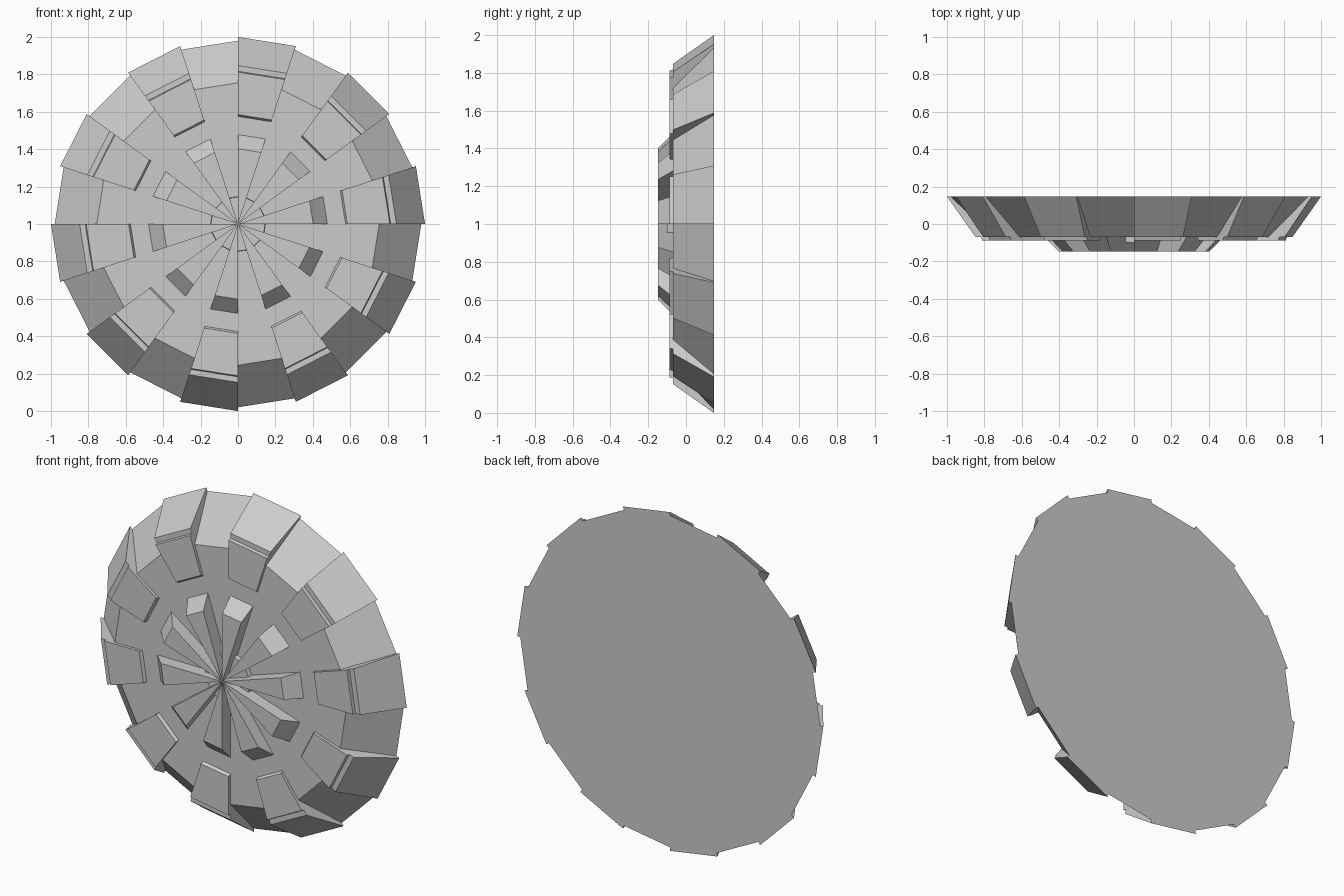
import bpy, bmesh, math

if "Cube" in bpy.data.objects:
    bpy.data.objects.remove(bpy.data.objects["Cube"])

BACK = 0.147
STEP = math.radians(18)

# (radius, y) from the rim inwards to the hub
PROUD = [(1.0, BACK), (0.847, -0.07), (0.817, -0.07), (0.812, -0.088), (0.585, -0.088),
         (0.575, -0.07), (0.478, -0.07), (0.402, -0.147)]
RECESSED = [(0.98, BACK), (0.755, -0.07), (0.147, -0.07), (0.145, -0.10)]


def wedge(name, profile, index):
    """Closed pie slice; index counts clockwise from the top, seen from the front."""
    bm = bmesh.new()
    a0, a1 = index * STEP, (index + 1) * STEP
    sides = []
    for a in (a0, a1):
        sides.append([bm.verts.new((r * math.sin(a), y, 1 + r * math.cos(a)))
                      for r, y in profile])
    front = bm.verts.new((0, profile[-1][1], 1))
    back = bm.verts.new((0, BACK, 1))
    left, right = sides
    for i in range(len(profile) - 1):
        bm.faces.new((left[i], left[i + 1], right[i + 1], right[i]))
    bm.faces.new((left[-1], front, right[-1]))
    bm.faces.new((left[0], right[0], back))
    bm.faces.new(left + [front, back])
    bm.faces.new(right + [front, back])
    bmesh.ops.recalc_face_normals(bm, faces=bm.faces)
    mesh = bpy.data.meshes.new(name)
    bm.to_mesh(mesh)
    bm.free()
    bpy.context.collection.objects.link(bpy.data.objects.new(name, mesh))


# Alternating proud and recessed slices
for i in range(20):
    if i % 2 == 0:
        wedge(f"proud_slice_{i // 2}", PROUD, i)
    else:
        wedge(f"recessed_slice_{i // 2}", RECESSED, i)
